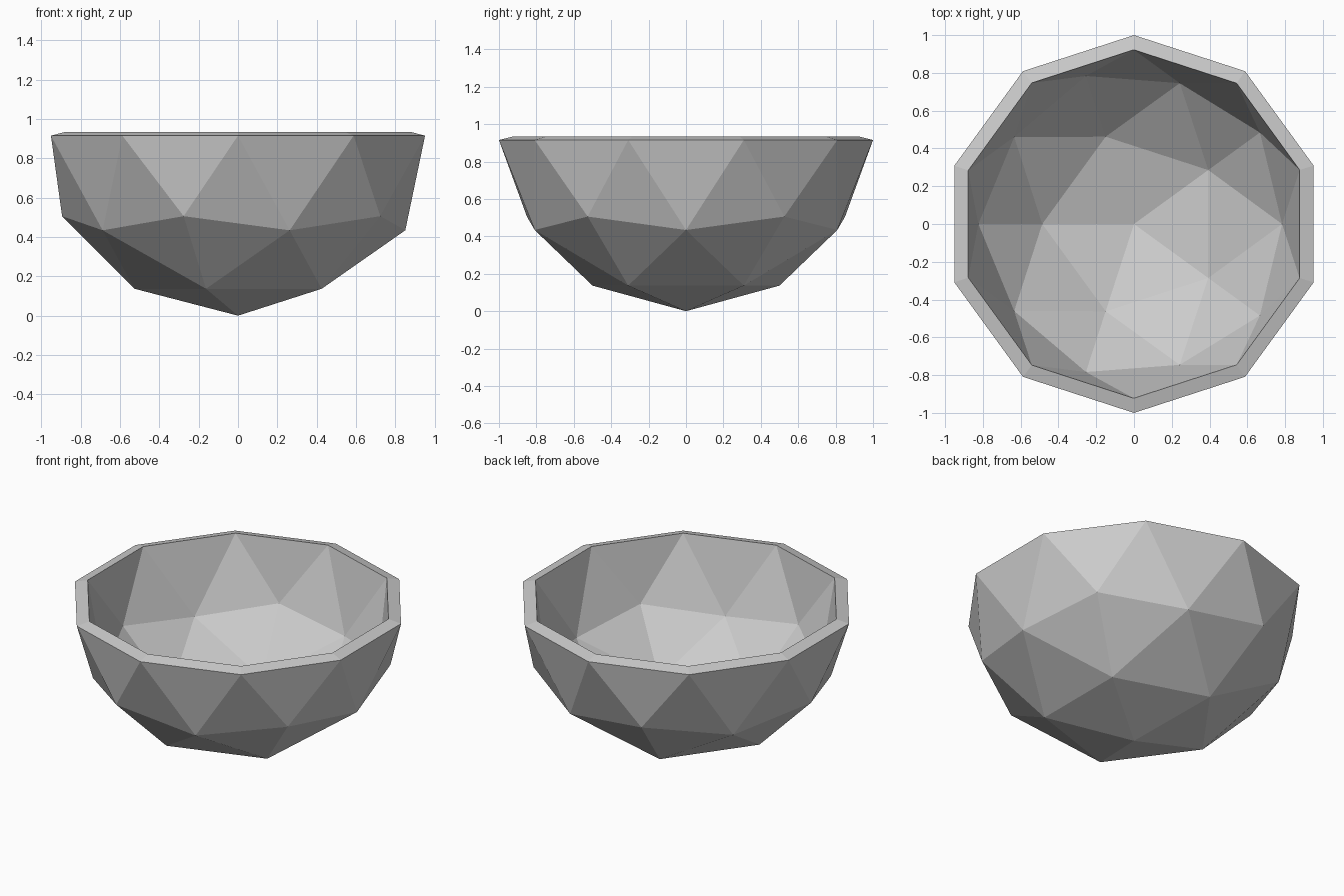
import bpy
import bmesh

# Remove the default cube if present
cube = bpy.data.objects.get("Cube")
if cube:
    bpy.data.objects.remove(cube, do_unlink=True)

DEPTH = 0.915      # height of the outer rim above the base
THICKNESS = 0.08   # wall thickness

# Stone grey material
grey = bpy.data.materials.new("stone grey")
grey.use_nodes = True
colour = (0.6, 0.6, 0.6, 1.0)
grey.diffuse_color = colour
grey.node_tree.nodes["Principled BSDF"].inputs["Base Color"].default_value = colour

# Faceted bowl shell: lower half of an icosphere, slightly squashed
bm = bmesh.new()
bmesh.ops.create_icosphere(bm, subdivisions=2, radius=1.0)
upper = [v for v in bm.verts if v.co.z > 0.01]
bmesh.ops.delete(bm, geom=upper, context='VERTS')
for v in bm.verts:
    v.co.z = (v.co.z + 1.0) * DEPTH
for f in bm.faces:
    f.smooth = False
mesh = bpy.data.meshes.new("bowl")
bm.to_mesh(mesh)
bm.free()
mesh.materials.append(grey)

bowl = bpy.data.objects.new("bowl", mesh)
bpy.context.collection.objects.link(bowl)

# Inner wall and rim
wall = bowl.modifiers.new("wall", 'SOLIDIFY')
wall.thickness = THICKNESS
wall.offset = -1.0
